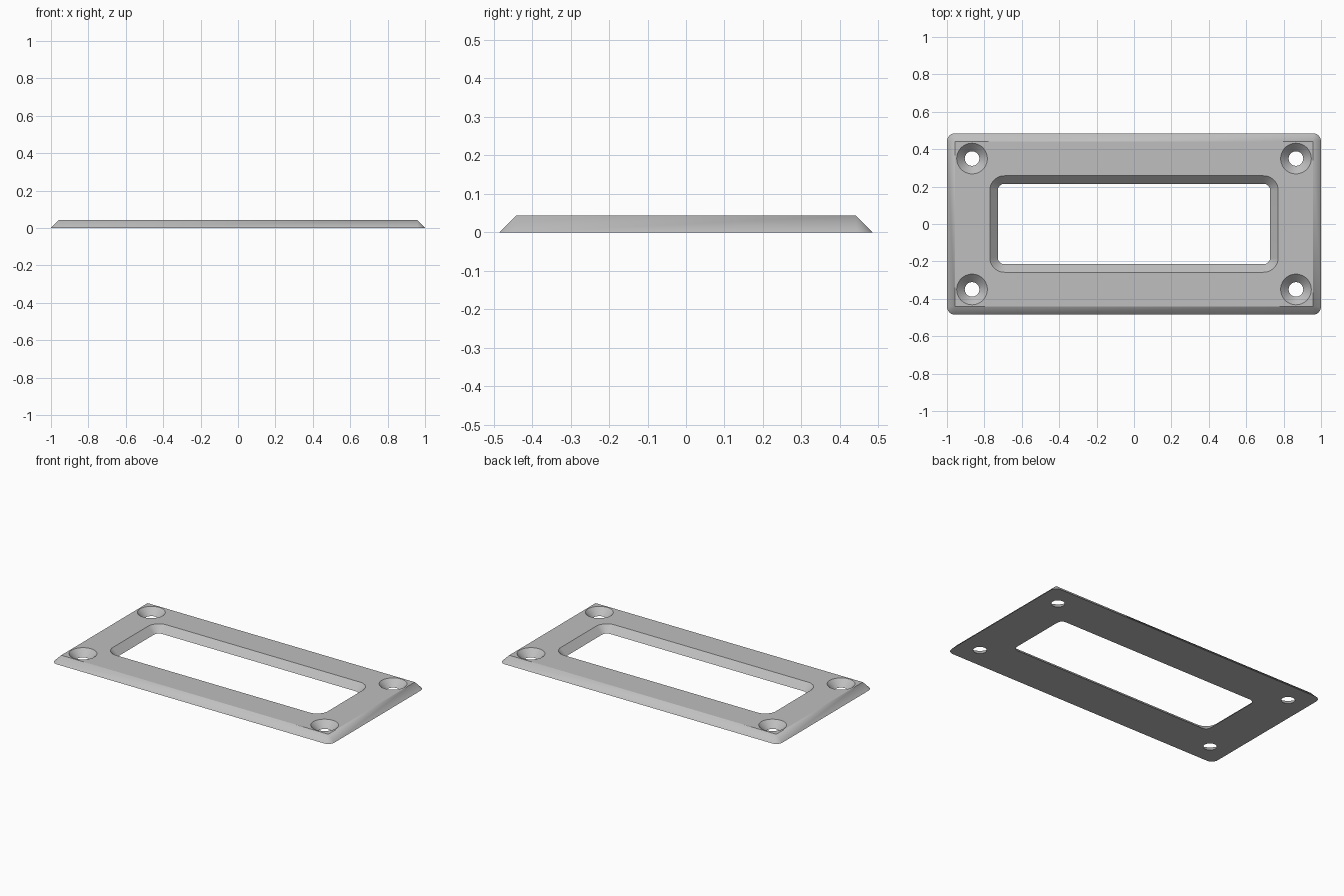
import bpy, bmesh, math

cube = bpy.data.objects.get("Cube")
if cube:
    bpy.data.objects.remove(cube, do_unlink=True)

HEIGHT = 0.043   # plate thickness, also the width of every 45 degree bevel
MARGIN = 0.01    # how far cutters reach past the plate

grey = bpy.data.materials.new("satin grey")
grey.use_nodes = True
colour = (0.52, 0.52, 0.52, 1)
grey.diffuse_color = colour
grey.node_tree.nodes["Principled BSDF"].inputs["Base Color"].default_value = colour


def rounded_ring(bm, cx, cy, half_x, half_y, radius, z, steps):
    """Ring of vertices around a rounded rectangle."""
    ring = []
    for corner, (sx, sy) in enumerate([(1, 1), (-1, 1), (-1, -1), (1, -1)]):
        for i in range(steps + 1):
            a = math.pi / 2 * (corner + i / steps)
            ring.append(bm.verts.new((
                cx + sx * (half_x - radius) + radius * math.cos(a),
                cy + sy * (half_y - radius) + radius * math.sin(a), z)))
    return ring


def loft(bm, cx, cy, half_x, half_y, radius, z0, z1, slope, steps=10):
    """Solid whose outline grows (slope 1) or shrinks (slope -1) with height."""
    rings = []
    for z in (z0, z1):
        d = slope * z
        rings.append(rounded_ring(bm, cx, cy, half_x + d, half_y + d,
                                  max(radius + d, 0), z, steps))
    low, high = rings
    n = len(low)
    for i in range(n):
        j = (i + 1) % n
        bm.faces.new((low[i], low[j], high[j], high[i]))
    bm.faces.new(low[::-1])
    bm.faces.new(high)


def make_object(name, bm):
    bmesh.ops.remove_doubles(bm, verts=bm.verts, dist=1e-5)
    bmesh.ops.recalc_face_normals(bm, faces=bm.faces)
    mesh = bpy.data.meshes.new(name)
    bm.to_mesh(mesh)
    bm.free()
    mesh.materials.append(grey)
    obj = bpy.data.objects.new(name, mesh)
    bpy.context.collection.objects.link(obj)
    return obj


# Plate: rounded at the foot, tapering to sharp corners on top
bm = bmesh.new()
loft(bm, 0, 0, 1, 0.485, HEIGHT, 0, HEIGHT, -1)
plate = make_object("bezel_plate", bm)

# Cutter: flared window and four countersunk screw holes
bm = bmesh.new()
z0, z1 = -MARGIN, HEIGHT + MARGIN
loft(bm, 0, 0, 0.728, 0.215, 0.035, z0, z1, 1)
for sx in (-1, 1):
    for sy in (-1, 1):
        loft(bm, sx * 0.866, sy * 0.35, 0.039, 0.039, 0.039, z0, z1, 1, 12)
cutter = make_object("opening_cutter", bm)
cutter.hide_render = True

cut = plate.modifiers.new("openings", 'BOOLEAN')
cut.operation = 'DIFFERENCE'
cut.solver = 'EXACT'
cut.object = cutter

bpy.ops.object.select_all(action='DESELECT')
plate.select_set(True)
bpy.context.view_layer.objects.active = plate
bpy.ops.object.modifier_apply(modifier=cut.name)
bpy.data.objects.remove(cutter, do_unlink=True)
bpy.ops.object.shade_smooth_by_angle(angle=math.radians(30))
